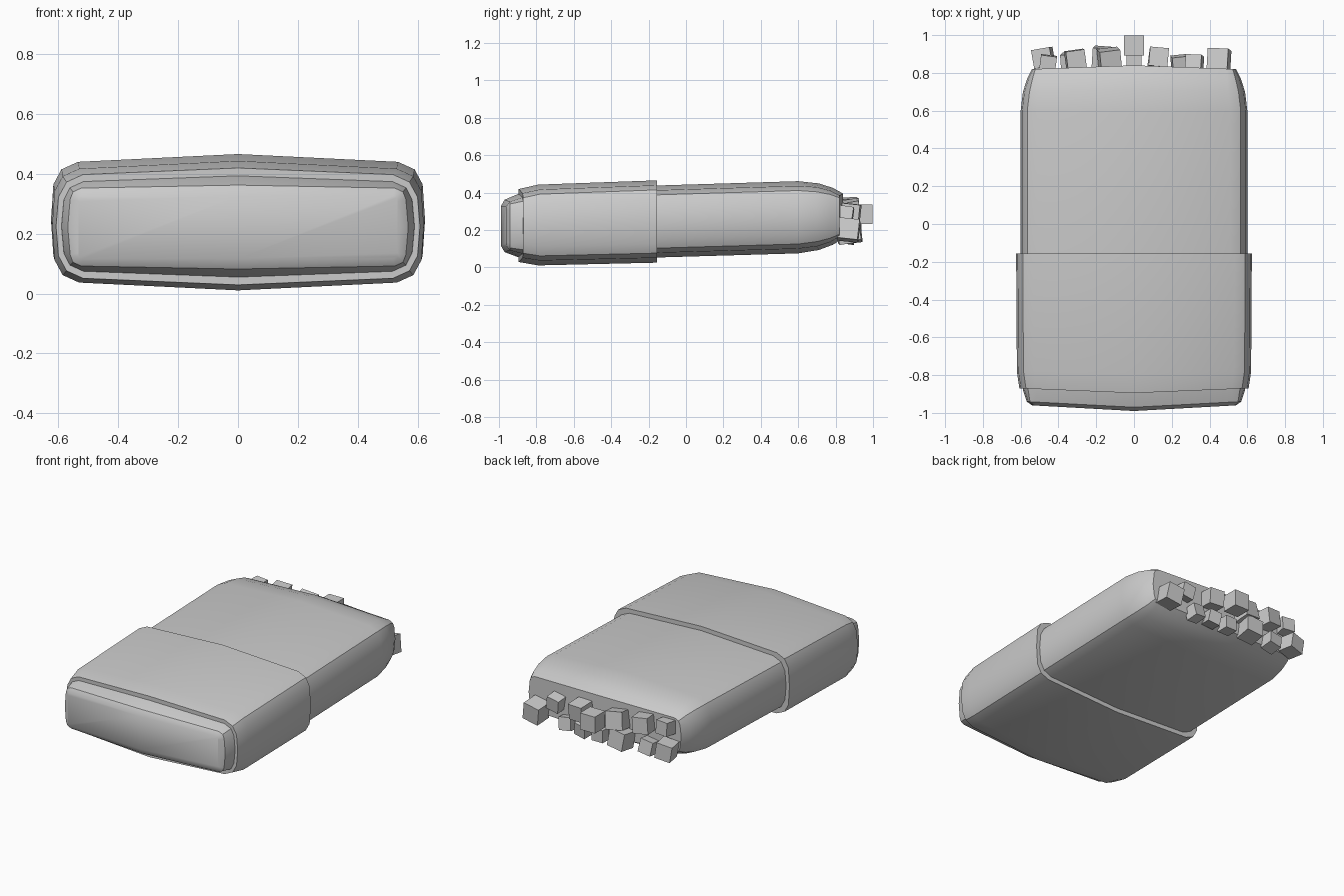
import bpy, bmesh, math, random
from mathutils import Matrix, Vector

random.seed(4)
cube = bpy.data.objects.get("Cube")
if cube:
    bpy.data.objects.remove(cube, do_unlink=True)

grey = bpy.data.materials.new("plain_grey")
grey.use_nodes = True
COLOUR = (0.6, 0.6, 0.6, 1)
grey.diffuse_color = COLOUR
grey.node_tree.nodes["Principled BSDF"].inputs["Base Color"].default_value = COLOUR


def finish(bm, name, smooth):
    bmesh.ops.recalc_face_normals(bm, faces=bm.faces)
    mesh = bpy.data.meshes.new(name)
    bm.to_mesh(mesh)
    bm.free()
    mesh.materials.append(grey)
    obj = bpy.data.objects.new(name, mesh)
    bpy.context.collection.objects.link(obj)
    if smooth:
        bpy.ops.object.select_all(action="DESELECT")
        obj.select_set(True)
        bpy.context.view_layer.objects.active = obj
        bpy.ops.object.shade_smooth_by_angle(angle=math.radians(smooth))
    return obj


def section(w, h, r, crown):
    """Rounded box outline with a crowned top and bottom, from top centre round."""
    quarter = [(0, h), (w - .09 * r, h - crown),
               (w - .035 * r, h - crown - .025 * r), (w - .008, h - crown - .075 * r)]
    right = quarter + [(w, 0)] + [(x, -z) for x, z in reversed(quarter)]
    return right + [(-x, z) for x, z in reversed(right[1:-1])]


def loft(name, stations, smooth):
    """Skin sections along y; each station is y, half width, half height, corner, crown, bow."""
    bm = bmesh.new()
    rings = []
    for y, w, h, r, crown, bow in stations:
        mid = .25 + .03 * y
        rings.append([bm.verts.new((x, y + bow * (1 - abs(x) / w), mid + z))
                      for x, z in section(w, h, r, crown)])
    n = len(rings[0])
    for a, b in zip(rings, rings[1:]):
        for i in range(n):
            j = (i + 1) % n
            bm.faces.new((a[i], a[j], b[j], b[i]))
    for ring in (rings[0], rings[-1]):
        half = n // 2
        bm.faces.new(ring[:half + 1])
        bm.faces.new(ring[half:] + ring[:1])
    return finish(bm, name, smooth)


# Slightly tilted main bar with a stepped nose and a tapered tail
loft("bar", [
    (-.96, .54, .105, .25, .0, -.03),
    (-.94, .568, .14, .5, .01, -.03),
    (-.88, .588, .168, .8, .02, -.02),
    (-.78, .60, .192, 1, .025, 0),
    (.60, .60, .193, 1, .025, 0),
    (.70, .588, .178, 1, .02, .01),
    (.77, .565, .152, .8, .015, .015),
    (.82, .54, .12, .5, .01, .02),
], 35)

# Wrapper sleeve round the front half
loft("wrapper_sleeve", [
    (-.87, .607, .195, 1, .022, -.025),
    (-.78, .62, .216, 1, .026, -.01),
    (-.155, .624, .22, 1, .026, 0),
], 35)

# Crumbs on the tail end: x, y, z, edge length
crumbs = [
    (.45, .87, .20, .11), (.32, .85, .28, .085), (.24, .85, .17, .08),
    (.13, .88, .29, .10), (.12, .86, .17, .08), (0, .945, .285, .105),
    (0, .86, .17, .08), (-.13, .87, .30, .11), (-.16, .88, .19, .11),
    (-.31, .87, .32, .10), (-.34, .86, .18, .085), (-.455, .85, .33, .085),
    (-.48, .88, .20, .10),
]
for k, (x, y, z, size) in enumerate(crumbs, 1):
    bm = bmesh.new()
    bmesh.ops.create_cube(bm, size=size)
    if x:
        for axis in "XYZ":
            turn = Matrix.Rotation(random.uniform(-.2, .2), 3, axis)
            bmesh.ops.rotate(bm, verts=bm.verts, matrix=turn)
    bmesh.ops.translate(bm, verts=bm.verts, vec=Vector((x, y, z)))
    finish(bm, f"crumb_{k}", 0)
